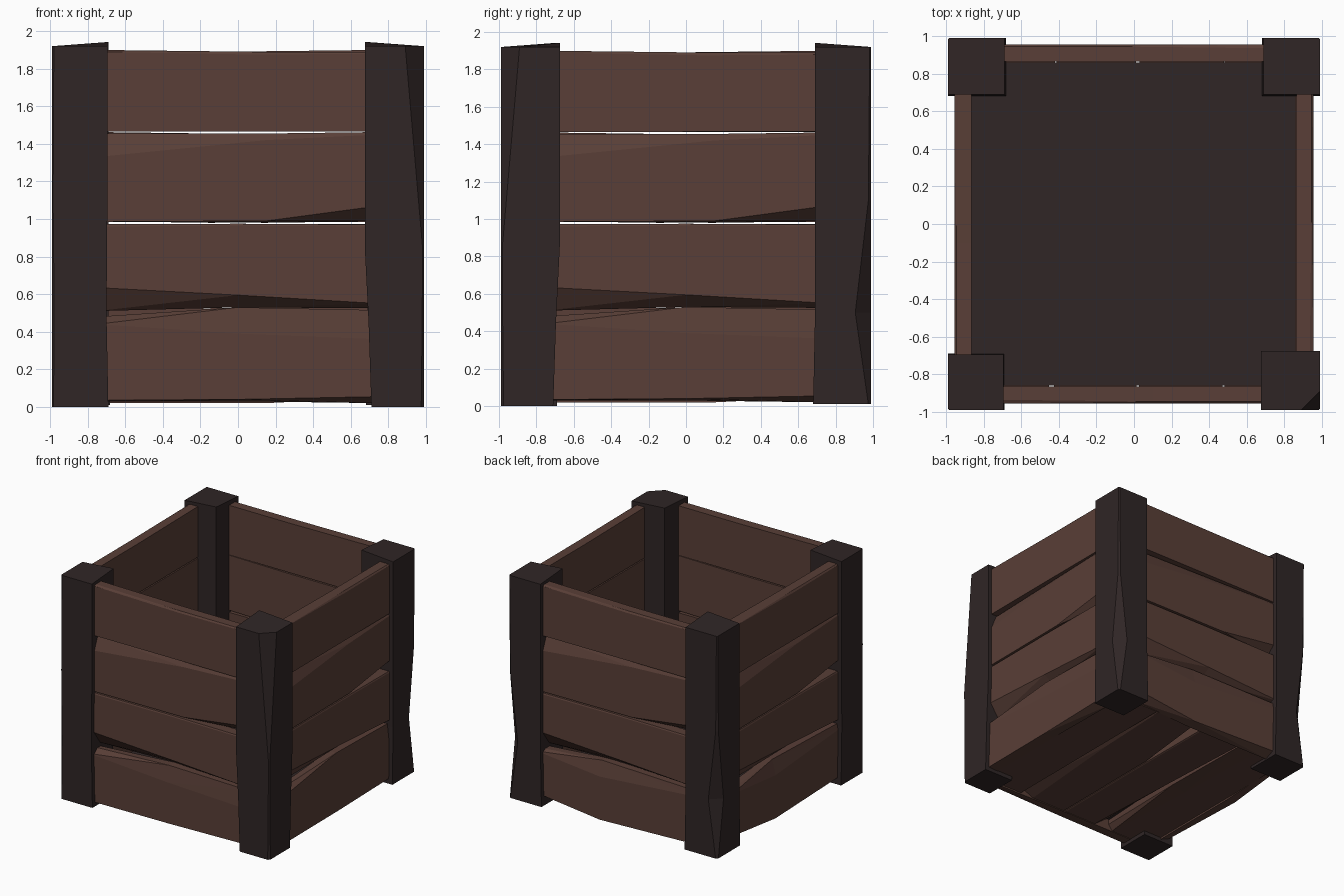
import bpy, bmesh, math
from mathutils import Matrix

if "Cube" in bpy.data.objects:
    bpy.data.objects.remove(bpy.data.objects["Cube"])


def material(name, rgb):
    m = bpy.data.materials.new(name)
    m.diffuse_color = (*rgb, 1.0)
    m.use_nodes = True
    m.node_tree.nodes["Principled BSDF"].inputs["Base Color"].default_value = m.diffuse_color
    return m


BROWN = material("plank brown", (0.100, 0.049, 0.038))
DARK = material("dark timber", (0.029, 0.019, 0.019))


def loft(name, rings, mat, matrix=Matrix()):
    """Skin a list of equal-length point rings into a closed solid."""
    bm = bmesh.new()
    loops = [[bm.verts.new(p) for p in r] for r in rings]
    n = len(loops[0])
    for a, b in zip(loops, loops[1:]):
        for i in range(n):
            j = (i + 1) % n
            bm.faces.new((a[i], a[j], b[j], b[i]))
    bm.faces.new(loops[0])
    bm.faces.new(loops[-1])
    bmesh.ops.triangulate(bm, faces=[f for f in bm.faces if len(f.verts) == 4])
    bmesh.ops.recalc_face_normals(bm, faces=bm.faces)
    bm.transform(matrix)
    me = bpy.data.meshes.new(name)
    bm.to_mesh(me)
    bm.free()
    me.materials.append(mat)
    ob = bpy.data.objects.new(name, me)
    bpy.context.collection.objects.link(ob)
    return ob


# Plank stations: x, outer bottom, inner bottom, bevel start, top, bevel depth
PLANKS = [
    [(-0.75, 0.035, 0.03, 0.44, 0.48, 0.05),
     (0.00, 0.04, 0.03, 0.39, 0.53, 0.02),
     (0.75, 0.055, 0.02, 0.36, 0.515, 0.02)],
    [(-0.75, 0.635, 0.51, 0.96, 0.972, 0.005),
     (0.00, 0.595, 0.53, 0.965, 0.975, 0.005),
     (0.75, 0.55, 0.525, 0.96, 0.97, 0.005)],
    [(-0.75, 0.985, 0.985, 1.33, 1.455, 0.05),
     (0.15, 0.99, 0.98, 1.42, 1.455, 0.02),
     (0.75, 1.07, 0.99, 1.45, 1.463, 0.01)],
    [(-0.75, 1.465, 1.465, 1.89, 1.90, 0.02),
     (0.10, 1.467, 1.465, 1.875, 1.89, 0.01),
     (0.75, 1.467, 1.465, 1.88, 1.89, 0.01)],
]
# Chipped bottom plank used on the back and left walls
CHIPPED = [(-0.75, 0.10, 0.05, 0.46, 0.48, 0.03),
           (-0.15, 0.03, 0.02, 0.40, 0.53, 0.03),
           (0.75, 0.06, 0.02, 0.47, 0.515, 0.01)]
OUT, IN = -0.955, -0.865


def plank(name, stations, matrix, stretch=1.0):
    rings = []
    for x, bo, bi, mid, top, d in stations:
        x *= stretch
        rings.append([(x, OUT, bo), (x, OUT, mid), (x, OUT + d, top),
                      (x, IN, top), (x, IN, bi)])
    return loft(name, rings, BROWN, matrix)


# Four slatted walls
for k, side in enumerate(("front", "right", "back", "left")):
    rot = Matrix.Rotation(k * math.pi / 2, 4, 'Z')
    for i, st in enumerate(PLANKS):
        plank(f"{side}_plank_{i + 1}", CHIPPED if i == 0 and k > 1 else st, rot)

# Slatted floor running front to back, with a dark sheet laid on top
lay = Matrix(((0, 0, 0.95, -0.91), (1, 0, 0, 0), (0, 1, 0, 0.99), (0, 0, 0, 1)))
for i, st in enumerate(PLANKS):
    plank(f"floor_plank_{i + 1}", st, lay, 1.16)
loft("floor_sheet", [[(-0.868, -0.86, z), (0.86, -0.86, z), (0.86, 0.86, z),
                      (-0.868, 0.86, z)] for z in (0.126, 0.134)], DARK)

# Corner posts, stations: height, inner edge, chip on the outer corner
WORN_TOP = [(0.0, 0.71, 0.015), (0.45, 0.695, 0.01), (0.85, 0.675, 0.008), (1.92, 0.675, 0.10)]
WORN_MID = [(0.01, 0.68, 0.015), (0.5, 0.69, 0.085), (1.1, 0.69, 0.015), (1.92, 0.69, 0.008)]
PLAIN = [(0.0, 0.69, 0.008), (0.5, 0.70, 0.012), (1.1, 0.695, 0.006), (1.92, 0.695, 0.01)]
E = 0.99


def post(name, sx, sy, stations):
    rings = []
    for k, (z, a, c) in enumerate(stations):
        lift = 0.022 if k == len(stations) - 1 else 0   # slanted top
        ring = [(E - c, E, z), (E, E - c, z), (E, a, z), (a, a, z + lift), (a, E, z)]
        rings.append([(x * sx, y * sy, h) for x, y, h in ring])
    return loft(name, rings, DARK)


post("front_left_post", -1, -1, PLAIN)
post("front_right_post", 1, -1, WORN_TOP)
post("back_right_post", 1, 1, WORN_MID)
post("back_left_post", -1, 1, WORN_MID)
